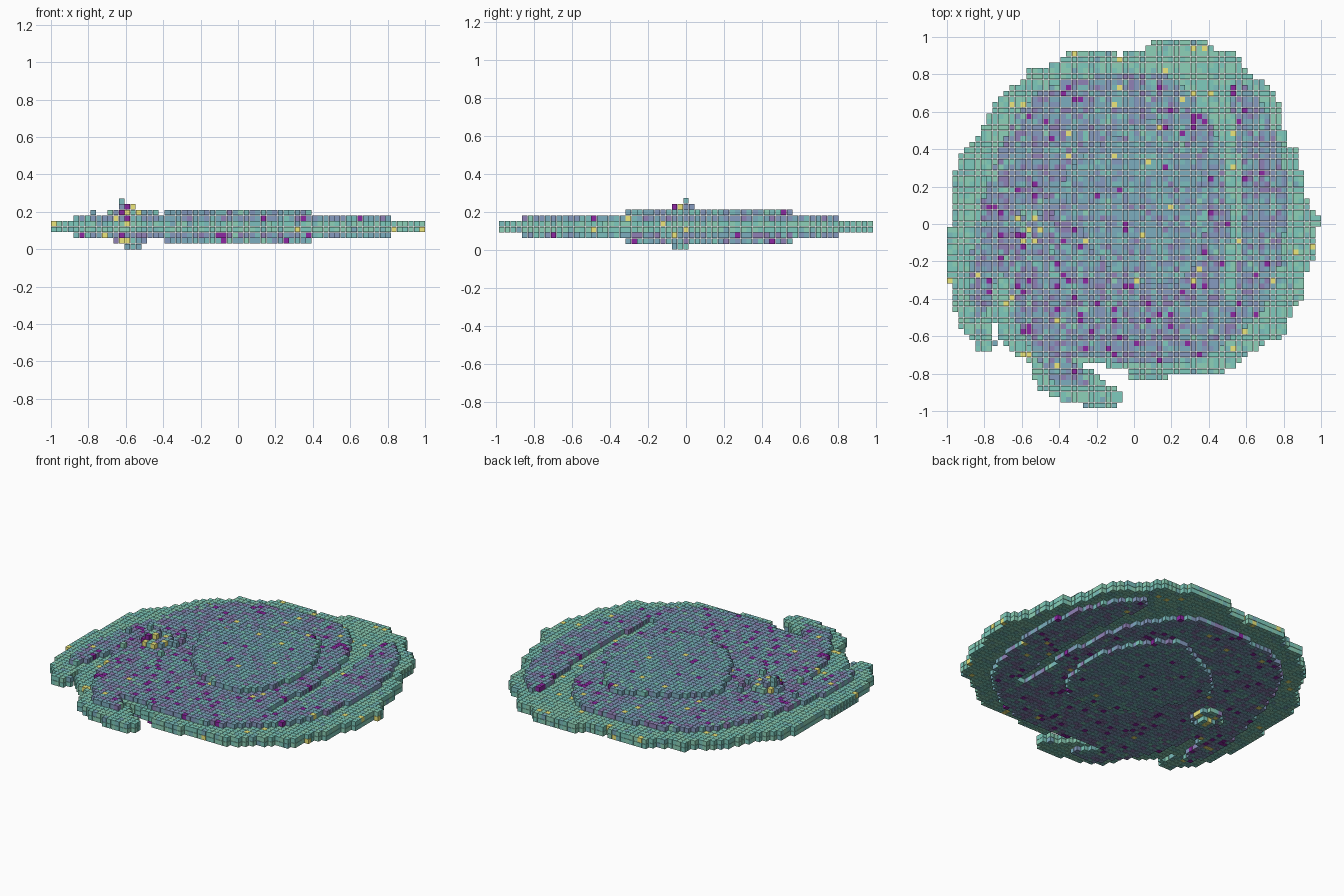
import bpy, random
from mathutils.geometry import intersect_point_tri_2d

if "Cube" in bpy.data.objects:
    bpy.data.objects.remove(bpy.data.objects["Cube"])

random.seed(4)
S = 0.94                 # cube size relative to the grid pitch
P = 2 / (65 + S)         # grid pitch
H = P * S / 2            # half cube

# Outline of the thin disc with its two trailing arm tips
DISC = [(-.1, .9), (.06, .93), (.1, .99), (.37, .99), (.43, .93), (.54, .92), (.61, .8), (.68, .78),
        (.78, .65), (.82, .4), (.87, .4), (.91, .23), (.93, .1), (.97, .05), (1, .05), (1, 0), (.97, -.02),
        (.97, -.2), (.93, -.22), (.9, -.4), (.85, -.45), (.8, -.6), (.7, -.63), (.6, -.71), (.48, -.8),
        (.18, -.8), (.17, -.83), (-.03, -.83), (-.03, -.78), (-.13, -.76), (-.28, -.74), (-.27, -.77),
        (-.2, -.78), (-.19, -.83), (-.06, -.9), (-.06, -.95), (-.1, -.99), (-.24, -.98), (-.39, -.95),
        (-.51, -.88), (-.56, -.75), (-.72, -.62), (-.73, -.52), (-.765, -.52), (-.765, -.6), (-.73, -.64),
        (-.76, -.68), (-.83, -.68), (-.95, -.52), (-.97, -.32), (-1, -.31), (-1, -.02), (-.97, 0),
        (-.97, .22), (-.93, .37), (-.87, .42), (-.76, .61), (-.7, .72), (-.6, .76), (-.57, .84),
        (-.43, .85), (-.37, .92), (-.1, .92)]

# Thicker spiral region, grooves between the arms
SPIRAL = [(0, .81), (.18, .8), (.32, .68), (.43, .5), (.48, .3), (.51, 0), (.47, -.4), (.54, -.4),
          (.58, 0), (.57, .3), (.54, .55), (.5, .72), (.57, .78), (.68, .66), (.77, .45), (.82, .2),
          (.81, 0), (.76, -.3), (.66, -.5), (.45, -.67), (.22, -.76), (0, -.74), (-.2, -.72),
          (-.34, -.7), (-.27, -.8), (-.22, -.87), (-.4, -.87), (-.52, -.72), (-.63, -.52), (-.69, -.25),
          (-.73, -.25), (-.76, -.42), (-.82, -.52), (-.89, -.38), (-.86, -.1), (-.79, .2), (-.7, .45),
          (-.57, .66), (-.4, .76), (-.2, .79)]

# Thickest inner region
CORE = [(-.23, -.12), (-.1, -.25), (.08, -.33), (.22, -.33), (.34, -.2), (.39, 0), (.38, .2), (.31, .38),
        (.22, .5), (.1, .57), (-.04, .5), (-.2, .42), (-.35, .3), (-.39, .18), (-.32, .03)]

PALETTE = [("violet", (.27, .02, .36)), ("indigo", (.28, .22, .47)), ("slate_blue", (.24, .33, .53)),
           ("blue_teal", (.20, .42, .52)), ("teal", (.20, .52, .52)), ("green_teal", (.21, .60, .51)),
           ("green", (.27, .64, .48)), ("yellow", (.85, .80, .20))]
MATS = []
for name, c in PALETTE:
    m = bpy.data.materials.new(name)
    m.diffuse_color = (*c, 1)
    m.use_nodes = True
    m.node_tree.nodes["Principled BSDF"].inputs["Base Color"].default_value = m.diffuse_color
    MATS.append(m)


def inside(pt, poly):
    x, y = pt
    hit = False
    for (x1, y1), (x2, y2) in zip(poly, poly[1:] + poly[:1]):
        if (y1 > y) != (y2 > y) and x < x1 + (y - y1) * (x2 - x1) / (y2 - y1):
            hit = not hit
    return hit


def region(poly):
    return [(i, j) for i in range(-33, 33) for j in range(-32, 33)
            if inside(((i + .5) * P, j * P), poly)]


FACES = [(0, 2, 3, 1), (4, 5, 7, 6), (0, 1, 5, 4), (2, 6, 7, 3), (0, 4, 6, 2), (1, 3, 7, 5)]


def cubes(name, cells, weights):
    """One object of separate small cubes, cells given as grid (i, j, layer)."""
    verts, faces, mats = [], [], []
    for i, j, k in cells:
        c = ((i + .5) * P, j * P, k * P + H)
        n = len(verts)
        verts += [(c[0] + a * H, c[1] + b * H, c[2] + d * H)
                  for d in (-1, 1) for b in (-1, 1) for a in (-1, 1)]
        faces += [tuple(n + v for v in f) for f in FACES]
        mats += [random.choices(range(8), weights)[0]] * 6
    me = bpy.data.meshes.new(name)
    me.from_pydata(verts, [], faces)
    for m in MATS:
        me.materials.append(m)
    me.polygons.foreach_set("material_index", mats)
    me.update()
    ob = bpy.data.objects.new(name, me)
    bpy.context.collection.objects.link(ob)


def both(cells, low, high):
    return [(i, j, k) for k in (low, high) for i, j in cells]


# Layers, mirrored about the middle of the disc
cubes("thin_disc", both(region(DISC), 3, 4), (0, 0, 0, 1, 6, 25, 25, 1))
cubes("spiral_arms", both(region(SPIRAL), 2, 5), (5, 18, 35, 25, 10, 4, 1, 1))
cubes("inner_disc", both(region(CORE), 1, 6), (1, 4, 25, 40, 25, 4, 1, .5))

# Small off-centre bump and a few loose cubes around it
patch = [(i, j) for i in range(-22, -16) for j in range(-3, 3) if abs(i + 19) + abs(j + .5) < 4]
loose = [(-26, 0), (-23, -6), (-15, -5), (-16, 4), (-15, 2)]
cubes("side_bump", both(patch, 1, 6) + [(i, 0, 6) for i in (-15, -16)]
      + [(i, j, 6) for i, j in loose]
      + [(i, j, 7) for i in (-21, -20, -19) for j in (-2, -1, 0, 1) if abs(i + 20) + abs(j + .5) < 2]
      + [(-21, 0, 8)] + [(i, j, 0) for i in (-20, -19, -18) for j in (-2, -1, 0)],
      (1, 2, 5, 5, 5, 5, 3, 6))
